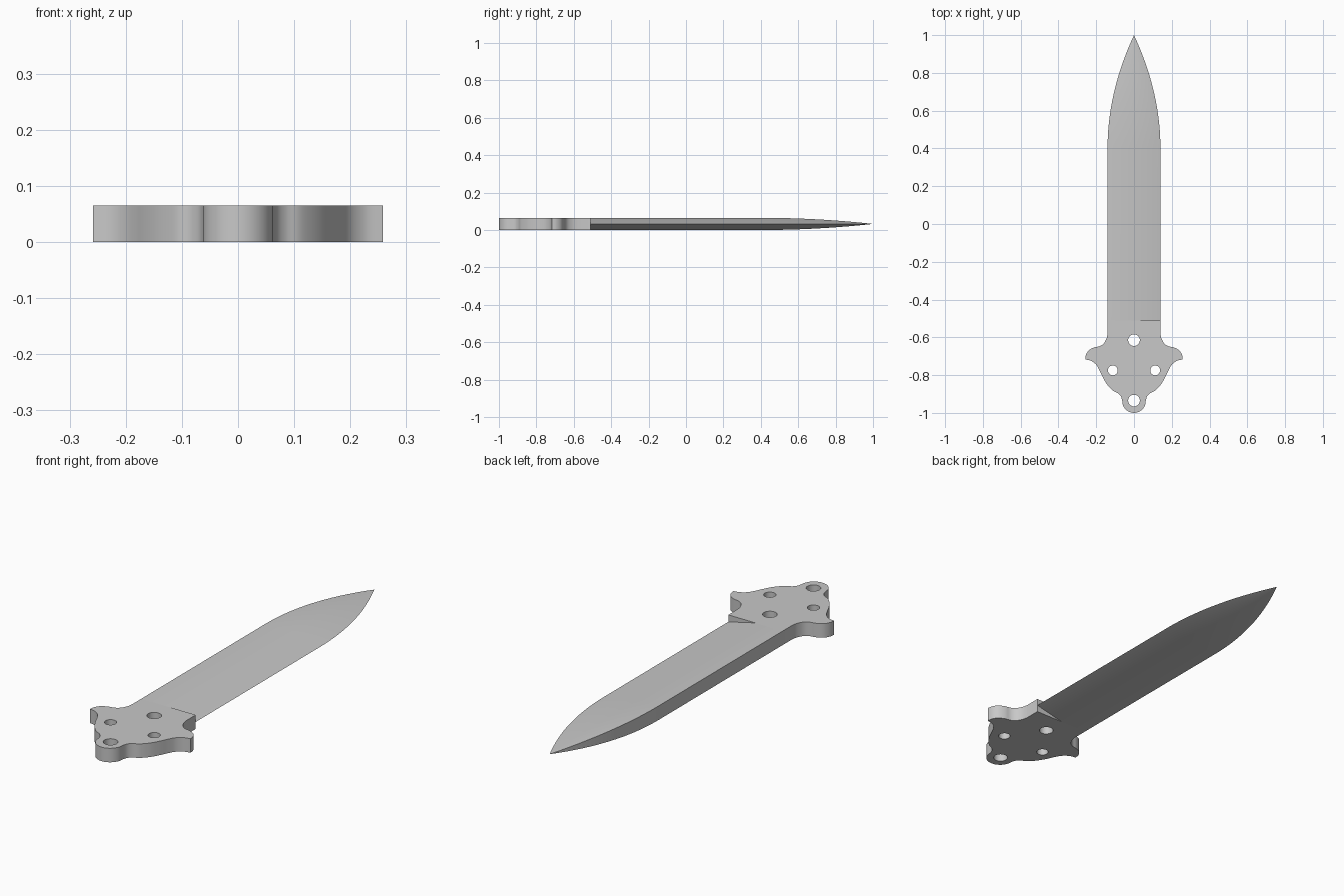
import bpy, bmesh, math

cube = bpy.data.objects.get("Cube")
if cube:
    bpy.data.objects.remove(cube, do_unlink=True)

HALF = 0.0325      # half of the plate thickness
WIDTH = 0.14       # half of the blade width
BASE, SHOULDER, TIP = -0.51, 0.40, 1.0

steel = bpy.data.materials.new("grey steel")
steel.use_nodes = True
grey = (0.58, 0.58, 0.58, 1)
steel.diffuse_color = grey
steel.node_tree.nodes["Principled BSDF"].inputs["Base Color"].default_value = grey


def finish(name, bm):
    """Turn a bmesh into a named, shaded object."""
    bmesh.ops.remove_doubles(bm, verts=bm.verts, dist=0.00005)
    bmesh.ops.recalc_face_normals(bm, faces=bm.faces)
    mesh = bpy.data.meshes.new(name)
    bm.to_mesh(mesh)
    bm.free()
    mesh.materials.append(steel)
    obj = bpy.data.objects.new(name, mesh)
    bpy.context.collection.objects.link(obj)
    bpy.ops.object.select_all(action="DESELECT")
    obj.select_set(True)
    bpy.context.view_layer.objects.active = obj
    bpy.ops.object.shade_smooth_by_angle(angle=math.radians(30))
    return obj


def circle(x, y, r, n=32, start=0.0, end=math.tau):
    return [(x + r * math.cos(start + (end - start) * i / n),
             y + r * math.sin(start + (end - start) * i / n)) for i in range(n)]


def smooth(points, steps=5):
    """Catmull-Rom curve through a few points."""
    p = [points[0]] + points + [points[-1]]
    out = []
    for a, b, c, d in zip(p, p[1:], p[2:], p[3:]):
        for i in range(steps):
            t = i / steps
            out.append(tuple(0.5 * (2 * b[k] + (c[k] - a[k]) * t
                       + (2 * a[k] - 5 * b[k] + 4 * c[k] - d[k]) * t * t
                       + (3 * b[k] - a[k] - 3 * c[k] + d[k]) * t ** 3) for k in (0, 1)))
    return out + [points[-1]]


# Handle plate: mirrored outline with guard lobes, rounded pommel and four holes
guard = smooth([(0.14, -0.58), (0.145, -0.605), (0.16, -0.632), (0.182, -0.647),
                (0.21, -0.653), (0.238, -0.668), (0.254, -0.692), (0.258, -0.717)])
grip = smooth([(0.258, -0.717), (0.228, -0.724), (0.202, -0.743), (0.184, -0.772),
               (0.165, -0.812), (0.142, -0.85), (0.112, -0.882), (0.085, -0.896),
               (0.069, -0.913), (0.062, -0.938)])
pommel = circle(0, -0.938, 0.062, 12, 0, -math.pi / 2)
side = [(WIDTH, BASE)] + guard + grip[1:-1] + pommel
outline = side + [(0, -1.0)] + [(-x, y) for x, y in reversed(side)]
holes = [circle(0, -0.615, 0.031), circle(0, -0.935, 0.031),
         circle(-0.112, -0.775, 0.026), circle(0.112, -0.775, 0.026)]

curve = bpy.data.curves.new("handle_outline", "CURVE")
curve.dimensions = "2D"
curve.fill_mode = "BOTH"
curve.extrude = HALF
for loop in [outline] + holes:
    spline = curve.splines.new("POLY")
    spline.points.add(len(loop) - 1)
    for point, (x, y) in zip(spline.points, loop):
        point.co = (x, y, 0, 1)
    spline.use_cyclic_u = True
helper = bpy.data.objects.new("handle_outline", curve)
bpy.context.collection.objects.link(helper)
bpy.context.view_layer.update()
evaluated = helper.evaluated_get(bpy.context.evaluated_depsgraph_get())
bm = bmesh.new()
bm.from_mesh(evaluated.to_mesh())
evaluated.to_mesh_clear()
bpy.data.objects.remove(helper, do_unlink=True)
bmesh.ops.translate(bm, verts=bm.verts, vec=(0, 0, HALF))
finish("handle_plate", bm)

# Blade: thick spine on one side, bevelled from the centre to an edge on the other
bm = bmesh.new()
stations = [BASE] + [SHOULDER + (TIP - SHOULDER) * i / 24 for i in range(24)]
rings = []
for y in stations:
    t = max(0, (y - SHOULDER) / (TIP - SHOULDER))
    w = WIDTH * (1 - t * t)
    h = HALF * w / WIDTH
    section = [(-w, h), (0, h), (w, 0), (0, -h), (-w, -h)]
    rings.append([bm.verts.new((x, y, HALF + z)) for x, z in section])
point = bm.verts.new((0, TIP, HALF))
for a, b in zip(rings, rings[1:]):
    for i in range(5):
        j = (i + 1) % 5
        bm.faces.new((a[i], a[j], b[j], b[i]))
for i in range(5):
    bm.faces.new((rings[-1][i], rings[-1][(i + 1) % 5], point))
finish("blade", bm)
